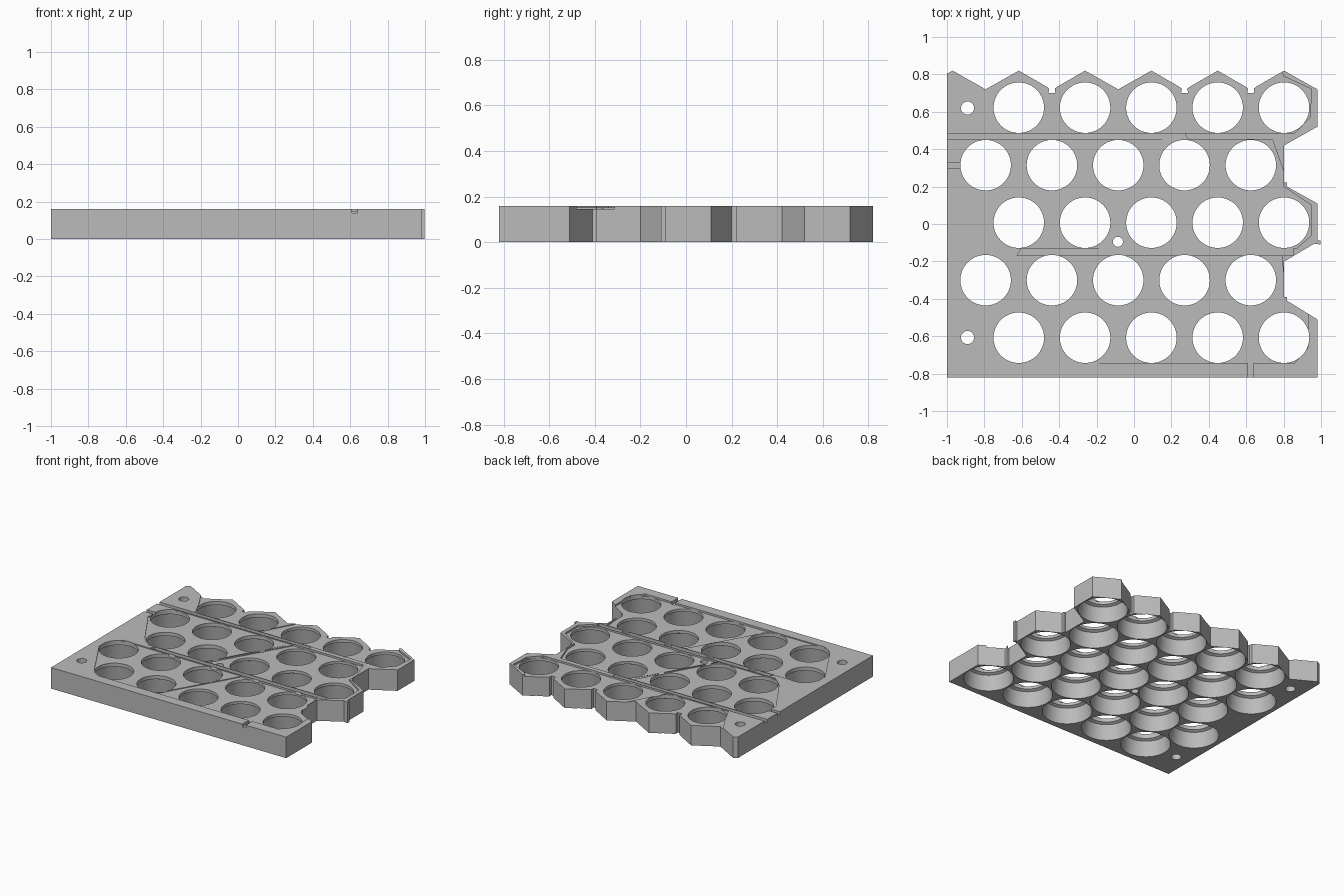
import bpy, bmesh, math
from mathutils import Vector

cube = bpy.data.objects.get("Cube")
if cube:
    bpy.data.objects.remove(cube, do_unlink=True)

H = 0.16                      # plate thickness
PX, PY = 0.3545, 0.3075       # honeycomb pitch
X0, Y0 = 0.802, 0.007

mat = bpy.data.materials.new("plain_grey")
mat.use_nodes = True
GREY = (0.5, 0.5, 0.5, 1)
mat.diffuse_color = GREY
mat.node_tree.nodes["Principled BSDF"].inputs["Base Color"].default_value = GREY


def make_object(name, bm):
    bmesh.ops.recalc_face_normals(bm, faces=bm.faces)
    mesh = bpy.data.meshes.new(name)
    bm.to_mesh(mesh)
    bm.free()
    mesh.materials.append(mat)
    ob = bpy.data.objects.new(name, mesh)
    bpy.context.collection.objects.link(ob)
    return ob


def add_prism(bm, points, z0, z1):
    face = bm.faces.new([bm.verts.new((x, y, z0)) for x, y in points])
    top = bmesh.ops.extrude_face_region(bm, geom=[face])["geom"]
    bmesh.ops.translate(bm, vec=Vector((0, 0, z1 - z0)),
                        verts=[v for v in top if isinstance(v, bmesh.types.BMVert)])


def add_lathe(bm, x, y, profile, sides):
    rings = [[bm.verts.new((x + r * math.cos(2 * math.pi * i / sides),
                            y + r * math.sin(2 * math.pi * i / sides), z))
              for i in range(sides)] for r, z in profile]
    for a, b in zip(rings, rings[1:]):
        for i in range(sides):
            j = (i + 1) % sides
            bm.faces.new((a[i], a[j], b[j], b[i]))
    bm.faces.new(rings[0])
    bm.faces.new(rings[-1])


def cut(target, bm):
    cutter = make_object("cutter", bm)
    cutter.hide_render = True
    mod = target.modifiers.new("cut", "BOOLEAN")
    mod.operation, mod.solver, mod.object = "DIFFERENCE", "EXACT", cutter
    deps = bpy.context.evaluated_depsgraph_get()
    mesh = bpy.data.meshes.new_from_object(target.evaluated_get(deps))
    target.modifiers.clear()
    target.data = mesh
    bpy.data.objects.remove(cutter, do_unlink=True)


def cut_prisms(target, polygons, depth):
    bm = bmesh.new()
    for points in polygons:
        add_prism(bm, points, H - depth, H + 0.05)
    cut(target, bm)


# Outline: straight front and left, honeycomb steps on the right and back
outline = [(-1, -0.82), (0.98, -0.82), (0.98, -0.51), (0.818, -0.41),
           (0.818, -0.39), (0.803, -0.39), (0.803, -0.2), (0.965, -0.105),
           (0.998, -0.11), (0.998, -0.088), (0.98, -0.088), (0.98, 0.11),
           (0.818, 0.2), (0.818, 0.222), (0.803, 0.222), (0.803, 0.42),
           (0.98, 0.52), (0.98, 0.72)]
for i in range(5):
    peak = X0 - i * PX
    valley = peak - PX / 2
    outline.append((peak, 0.82))
    if i in (0, 1, 3):        # clip notches between the cells
        outline += [(valley + 0.03, 0.735), (valley + 0.016, 0.725),
                    (valley + 0.018, 0.7), (valley - 0.018, 0.7),
                    (valley - 0.016, 0.725), (valley - 0.03, 0.735)]
    else:
        outline.append((valley, 0.72))
outline += [(-0.97, 0.82), (-1, 0.803)]

bm = bmesh.new()
add_prism(bm, outline, 0, H)
plate = make_object("honeycomb_plate", bm)

# Shallow seats, left and right of the slanted dividing lines
left_seats = [
    [(-0.65, -0.742), (-0.184, -0.742), (0.147, -0.17), (-0.85, -0.17),
     (-0.93, -0.34), (-0.745, -0.66)],
    [(-0.66, -0.13), (-0.187, -0.13), (0.149, 0.451), (-0.83, 0.451),
     (-0.93, 0.25), (-0.745, -0.055)],
    [(-0.7, 0.487), (-0.185, 0.487), (0.008, 0.83), (-0.88, 0.83), (-0.735, 0.57)],
]
right_seats = [
    [(-0.184, -0.742), (0.86, -0.742), (0.93, -0.66), (0.93, -0.46),
     (0.81, -0.39), (0.79, -0.17), (0.147, -0.17)],
    [(-0.187, -0.13), (0.87, -0.13), (0.95, -0.06), (0.95, 0.1),
     (0.8, 0.2), (0.8, 0.28), (0.74, 0.451), (0.149, 0.451)],
    [(-0.185, 0.487), (0.86, 0.487), (0.94, 0.57), (0.95, 0.72),
     (0.8, 0.79), (0.78, 0.83), (0.008, 0.83)],
]
cut_prisms(plate, left_seats, 0.008)
cut_prisms(plate, right_seats, 0.014)

# Wire channels
cut_prisms(plate, [
    [(-1.05, 0.453), (0.29, 0.453), (0.27, 0.485), (-1.05, 0.485)],
    [(-0.625, -0.168), (0.85, -0.168), (0.85, -0.132), (-0.605, -0.132)],
    [(0.61, -0.85), (0.64, -0.85), (0.64, -0.735), (0.61, -0.735)],
    [(-1.05, 0.3), (-0.92, 0.3), (-0.92, 0.33), (-1.05, 0.33)],
], 0.022)

# Cell sockets: tapered from below up to a narrower lip, plus screw holes
bm = bmesh.new()
for row in range(-2, 3):
    shift = (row % 2) * PX / 2
    for col in range(5):
        add_lathe(bm, X0 - shift - col * PX, Y0 + row * PY,
                  [(0.174, -0.02), (0.172, 0), (0.156, 0.115),
                   (0.135, 0.125), (0.135, H + 0.03)], 64)
for x, y, r in [(-0.89, 0.62, 0.035), (-0.89, -0.607, 0.035), (-0.086, -0.095, 0.027)]:
    add_lathe(bm, x, y, [(r, -0.02), (r, H + 0.03)], 24)
cut(plate, bm)

bpy.ops.object.select_all(action="DESELECT")
bpy.context.view_layer.objects.active = plate
plate.select_set(True)
bpy.ops.object.shade_smooth_by_angle(angle=math.radians(25))
